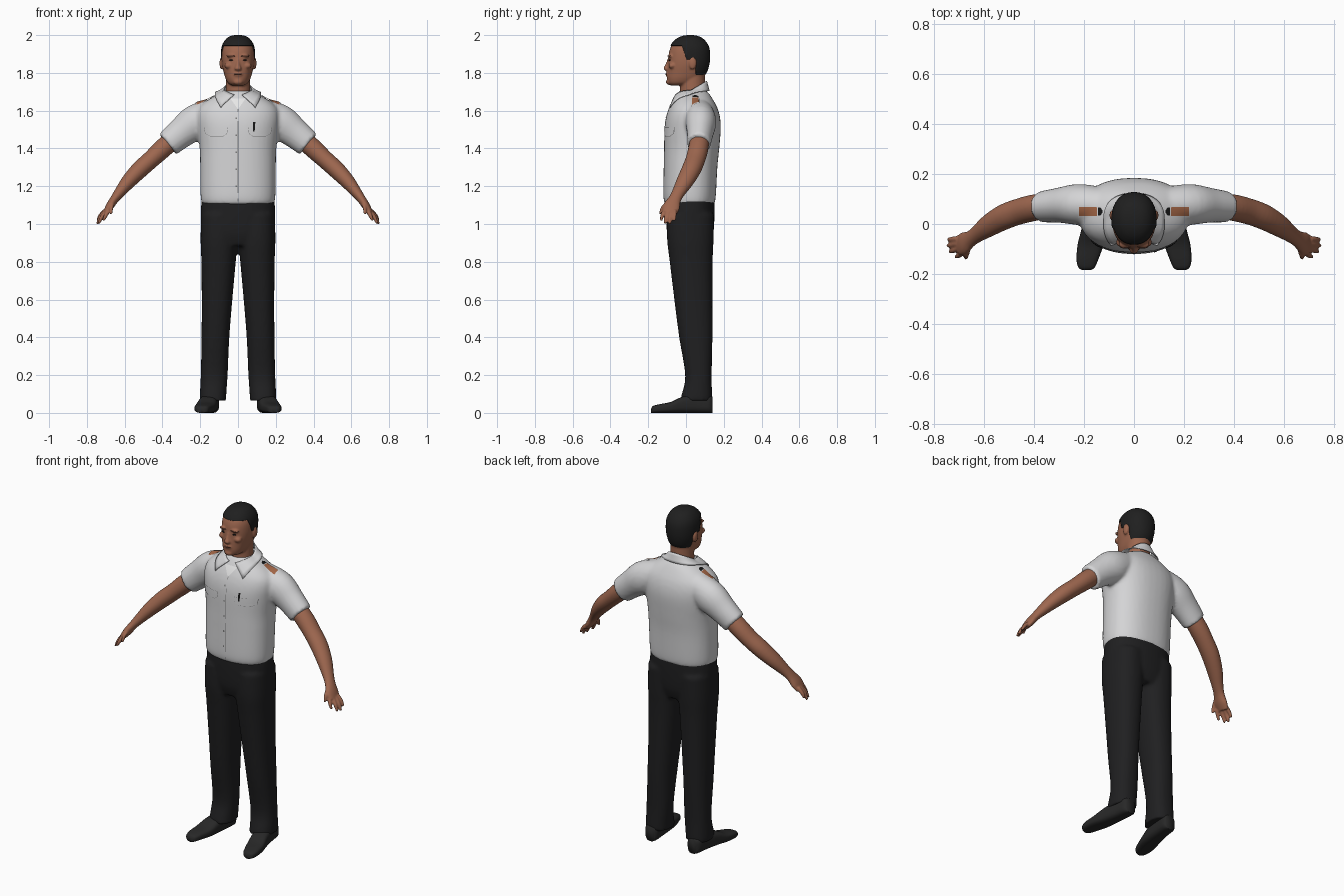
import bpy, bmesh, math
from mathutils import Vector, Matrix

if "Cube" in bpy.data.objects:
    bpy.data.objects.remove(bpy.data.objects["Cube"])


def material(name, r, g, b):
    m = bpy.data.materials.new(name)
    m.diffuse_color = (r, g, b, 1)
    m.use_nodes = True
    m.node_tree.nodes["Principled BSDF"].inputs["Base Color"].default_value = m.diffuse_color
    return m


SHIRT = material("shirt white", .66, .66, .67)
SEAM = material("seam grey", .2, .2, .2)
TEE = material("undershirt white", .85, .85, .85)
SKIN = material("skin brown", .34, .135, .078)
DARK = material("dark skin", .16, .06, .038)
BLACK = material("black", .008, .008, .008)
HAIR = material("hair black", .014, .014, .014)
PANTS = material("trouser black", .014, .014, .015)
SHOE = material("shoe black", .021, .021, .021)
PATCH = material("patch brown", .36, .13, .06)

X, Y, Z = Vector((1, 0, 0)), Vector((0, 1, 0)), Vector((0, 0, 1))


def smooth_sections(rows, k):
    """Catmull-Rom interpolation of section rows."""
    out = []
    for i in range(len(rows) - 1):
        p0, p1, p2, p3 = (rows[max(i - 1, 0)], rows[i], rows[i + 1],
                          rows[min(i + 2, len(rows) - 1)])
        for j in range(k):
            t = j / k
            out.append([.5 * (2 * b + (c - a) * t + (2 * a - 5 * b + 4 * c - d) * t * t
                              + (3 * b - a - 3 * c + d) * t ** 3)
                        for a, b, c, d in zip(p0, p1, p2, p3)])
    return out + [list(rows[-1])]


def loft(bm, rows, axis=None, ref=Y, n=40, power=2.0, k=4):
    """Sections (x, y, z, half width, half depth along ref) skinned into a closed tube."""
    rows = smooth_sections(rows, k)
    pts = [Vector(r[:3]) for r in rows]
    rings = []
    for i, r in enumerate(rows):
        t = axis or (pts[min(i + 1, len(pts) - 1)] - pts[max(i - 1, 0)]).normalized()
        u = (ref - t * ref.dot(t)).normalized()
        w = t.cross(u)
        ring = []
        for j in range(n):
            c, s = math.cos(math.tau * j / n), math.sin(math.tau * j / n)
            c = math.copysign(abs(c) ** (2 / power), c)
            s = math.copysign(abs(s) ** (2 / power), s)
            ring.append(bm.verts.new(pts[i] + w * c * r[3] + u * s * r[4]))
        rings.append(ring)
    for a, b in zip(rings, rings[1:]):
        for j in range(n):
            bm.faces.new((a[j], a[(j + 1) % n], b[(j + 1) % n], b[j]))
    bm.faces.new(rings[0])
    bm.faces.new(rings[-1])


def upright(rows):
    """(z, x0, x1, y front, y back) to loft sections."""
    return [((a + b) / 2, (f + k) / 2, z, (b - a) / 2, (k - f) / 2) for z, a, b, f, k in rows]


def ball(bm, c, r):
    bmesh.ops.create_uvsphere(bm, u_segments=20, v_segments=12, radius=1,
                              matrix=Matrix.Translation(c) @ Matrix.Diagonal((*r, 1)))


def finish(bm, name, mat, voxel=0):
    bmesh.ops.recalc_face_normals(bm, faces=bm.faces)
    me = bpy.data.meshes.new(name)
    bm.to_mesh(me)
    bm.free()
    me.materials.append(mat)
    for p in me.polygons:
        p.use_smooth = True
    ob = bpy.data.objects.new(name, me)
    bpy.context.collection.objects.link(ob)
    if voxel:  # fuse overlapping volumes into one skin
        m = ob.modifiers.new("fuse", 'REMESH')
        m.mode, m.voxel_size, m.use_smooth_shade = 'VOXEL', voxel, True
        m = ob.modifiers.new("soften", 'SMOOTH')
        m.factor, m.iterations = .5, 3
    return ob


# Shirt: body plus sleeves
bm = bmesh.new()
body = [(1.105, .19, -.112, .15), (1.15, .198, -.12, .158), (1.3, .2, -.118, .166),
        (1.4, .203, -.116, .176), (1.5, .215, -.114, .184), (1.56, .22, -.107, .181),
        (1.61, .21, -.092, .168), (1.65, .17, -.072, .148), (1.685, .11, -.05, .126),
        (1.705, .07, -.035, .108)]
loft(bm, upright([(z, -w, w, f, b) for z, w, f, b in body]), Z, power=2.3)
for s in (-1, 1):
    loft(bm, [(s * .12, .07, 1.585, .08, .075), (s * .22, .078, 1.54, .094, .082),
              (s * .30, .075, 1.482, .08, .07), (s * .372, .068, 1.422, .071, .062)])
shirt = finish(bm, "shirt", SHIRT, .011)

# Trousers: hips plus legs
bm = bmesh.new()
loft(bm, upright([(.885, -.15, .15, -.08, .125), (.95, -.19, .19, -.1, .145),
                  (1.05, -.197, .197, -.106, .151), (1.14, -.192, .192, -.105, .15)]), Z, power=2.3)
leg = [(.065, .062, .203, -.032, .138), (.1, .062, .202, -.022, .138), (.2, .055, .197, -.004, .136),
       (.4, .046, .193, -.036, .14), (.6, .03, .192, -.062, .14), (.8, .012, .194, -.086, .141),
       (.92, .002, .198, -.1, .146), (1.05, .0, .195, -.1, .148)]
for s in (-1, 1):
    loft(bm, [(s * x, *r) for x, *r in upright(leg)], Z, power=2.3)
finish(bm, "trousers", PANTS, .011)

# Shoes: (y, centre x, half width, height)
last = [(-.185, .19, .015, .022), (-.175, .19, .032, .036), (-.14, .186, .044, .046),
        (-.08, .173, .052, .058), (-.02, .16, .05, .085), (.06, .148, .045, .1),
        (.12, .142, .042, .095), (.14, .14, .03, .085)]
for s, side in ((-1, "right"), (1, "left")):
    bm = bmesh.new()
    loft(bm, [(s * x, y, h / 2, w, h / 2) for y, x, w, h in last], Y, Z, power=3)
    finish(bm, side + "_shoe", SHOE)

# Arms with hands and fingers
fingers = [((.688, -.113, 1.07), (.70, -.126, 1.045), (.714, -.131, 1.018)),
           ((.70, -.096, 1.065), (.722, -.106, 1.035), (.737, -.11, 1.003)),
           ((.706, -.078, 1.065), (.73, -.084, 1.035), (.745, -.086, 1.0)),
           ((.705, -.06, 1.07), (.729, -.061, 1.045), (.744, -.062, 1.018)),
           ((.662, -.088, 1.115), (.67, -.122, 1.088), (.673, -.137, 1.052))]
for s, side in ((-1, "right"), (1, "left")):
    bm = bmesh.new()
    loft(bm, [(s * x, *r) for x, *r in (
        (.33, .075, 1.46, .05, .05), (.40, .065, 1.398, .051, .053), (.46, .05, 1.342, .047, .052),
        (.52, .028, 1.288, .046, .051), (.58, -.006, 1.225, .039, .045),
        (.63, -.042, 1.163, .028, .034), (.655, -.06, 1.13, .023, .034),
        (.68, -.077, 1.092, .021, .045), (.702, -.086, 1.058, .014, .04))], n=28)
    for f in fingers:
        loft(bm, [(s * x, y, z, r, r) for (x, y, z), r in zip(f, (.012, .0105, .007))], n=12)
    finish(bm, side + "_arm", SKIN, .005)

# Head: (z, half width, front, back)
skull = [(1.733, .03, -.08, .0), (1.745, .052, -.095, .05), (1.77, .066, -.101, .085),
         (1.80, .075, -.1, .108), (1.84, .084, -.097, .12), (1.88, .087, -.094, .124),
         (1.92, .085, -.087, .121), (1.95, .076, -.073, .109), (1.975, .058, -.048, .087),
         (1.989, .036, -.018, .06), (1.994, .012, .01, .032)]
bm = bmesh.new()
loft(bm, upright([(z, -w, w, f, b) for z, w, f, b in skull]), Z, power=2.2)
loft(bm, [(0, .035, 1.64, .07, .066), (0, .034, 1.72, .064, .066), (0, .035, 1.8, .064, .066)], Z)
loft(bm, [(0, -.088, 1.878, .008, .008), (0, -.097, 1.845, .01, .012),
          (0, -.106, 1.823, .018, .014), (0, -.098, 1.812, .013, .01)], Z, n=16)
for s in (-1, 1):
    ball(bm, (s * .036, -.084, 1.89), (.026, .012, .009))
    ball(bm, (s * .088, .035, 1.85), (.01, .02, .032))
    ball(bm, (s * .05, -.073, 1.838), (.022, .02, .016))
ball(bm, (0, -.09, 1.752), (.026, .016, .016))
ball(bm, (0, -.099, 1.793), (.025, .009, .011))
finish(bm, "head", SKIN, .0055)

# Face details
for s, side in ((-1, "right"), (1, "left")):
    for name, mat, c, r in (("eye", BLACK, (.036, -.0865, 1.868), (.011, .007, .004)),
                            ("eyebrow", DARK, (.036, -.09, 1.889), (.021, .008, .0035))):
        bm = bmesh.new()
        ball(bm, (s * c[0], *c[1:]), r)
        finish(bm, side + "_" + name, mat)
bm = bmesh.new()
ball(bm, (0, -.1, 1.793), (.022, .0095, .006))
finish(bm, "lips", DARK)

# Hair cap: enlarged skull trimmed along the hairline
bm = bmesh.new()
loft(bm, upright([(z + .006, -w - .004, w + .004, f - .003, b + .004) for z, w, f, b in skull]),
     Z, power=2.2)
for co, no in (((0, 0, 1.945), Z), ((0, 0, 1.87), Z), ((0, 0, 1.79), Z), ((0, .052, 0), Y),
               ((0, .004, 1.87), Vector((0, 1, .35)))):
    bmesh.ops.bisect_plane(bm, geom=bm.verts[:] + bm.edges[:] + bm.faces[:],
                           plane_co=co, plane_no=no)


def is_hair(c):
    return (c.z > 1.945 or (c.z > 1.87 and c.y - .004 + (c.z - 1.87) * .35 > 0)
            or (c.z > 1.79 and c.y > .052))


bmesh.ops.delete(bm, geom=[f for f in bm.faces if not is_hair(f.calc_center_median())],
                 context='FACES')
hair = finish(bm, "hair", HAIR)
hair.modifiers.new("thickness", 'SOLIDIFY').thickness = .006

# Shirt collar: strip round the neck with pointed front tips
bm = bmesh.new()
grid = []
for i in range(49):
    q = i / 48 * 2 - 1
    a, b = math.pi + q * (math.pi - .25), math.pi + q * (math.pi - .75)
    fb = (1 + math.cos(b)) / 2
    top = Vector((.074 * math.sin(a), .035 - .076 * math.cos(a), 1.715 - .043 * math.cos(a)))
    low = Vector(((.112 + .02 * fb) * math.sin(b), .035 - (.09 + .06 * fb) * math.cos(b),
                  1.705 - .17 * fb ** 4))
    grid.append([bm.verts.new(top.lerp(low, t / 4)) for t in range(5)])
for p, q in zip(grid, grid[1:]):
    for t in range(4):
        bm.faces.new((p[t], p[t + 1], q[t + 1], q[t]))
collar = finish(bm, "collar", SHIRT)
m = collar.modifiers.new("rest on shirt", 'SHRINKWRAP')
m.target, m.wrap_mode, m.offset = shirt, 'OUTSIDE', .007
collar.modifiers.new("thickness", 'SOLIDIFY').thickness = .005


def plate(name, mat, rows, lift, on_top=False):
    """Strip of rows (along, side a, side b) laid on the shirt front or shoulder."""
    bm = bmesh.new()
    rows = [[a + (b - a) * j / 6 for a, b in zip(p, q)]
            for p, q in zip(rows, rows[1:]) for j in range(6)] + [list(rows[-1])]
    g = [[bm.verts.new((v, a + (b - a) * t / 8, 2) if on_top else (a + (b - a) * t / 8, -.4, v))
          for t in range(9)] for v, a, b in rows]
    for p, q in zip(g, g[1:]):
        for t in range(8):
            bm.faces.new((p[t], p[t + 1], q[t + 1], q[t]))
    ob = finish(bm, name, mat)
    m = ob.modifiers.new("lay on shirt", 'SHRINKWRAP')
    m.target, m.wrap_method, m.offset = shirt, 'PROJECT', lift
    m.use_project_y, m.use_project_z = not on_top, on_top
    m.use_positive_direction, m.use_negative_direction = not on_top, on_top
    return ob


# Front closing, undershirt, pocket flaps, pen
plate("undershirt", TEE, [(1.612, -.004, .004), (1.665, -.04, .04)], .003)
plate("front_seam", SEAM, [(1.12, -.0015, .0015), (1.61, -.0015, .0015)], .002)
for i in range(5):
    z = 1.2 + i * .09
    plate("button", SEAM, [(z - .005, -.014, -.006), (z + .005, -.014, -.006)], .004)
for s, side in ((-1, "right"), (1, "left")):
    for nm, mat, e, lift in (("flap_edge", SEAM, .002, .002), ("flap", SHIRT, 0, .004)):
        plate(f"{side}_pocket_{nm}", mat,
              [(1.465 - e, s * .08, s * .145), (1.478, s * (.06 - e), s * (.172 + e)),
               (1.51, s * (.055 - e), s * (.178 + e))], lift)
    # Shoulder boards
    plate(side + "_shoulder_board", SHIRT, [(s * .112, .048, .052), (s * .13, .028, .072),
                                            (s * .225, .026, .074)], .004, True)
    plate(side + "_shoulder_patch", PATCH, [(s * .148, .033, .067), (s * .22, .032, .068)],
          .007, True)
    plate(side + "_shoulder_mark", BLACK, [(s * .126, .046, .054), (s * .134, .034, .066),
                                           (s * .145, .034, .066)], .007, True)
plate("pen", BLACK, [(1.49, .08, .088), (1.54, .08, .092)], .007)
